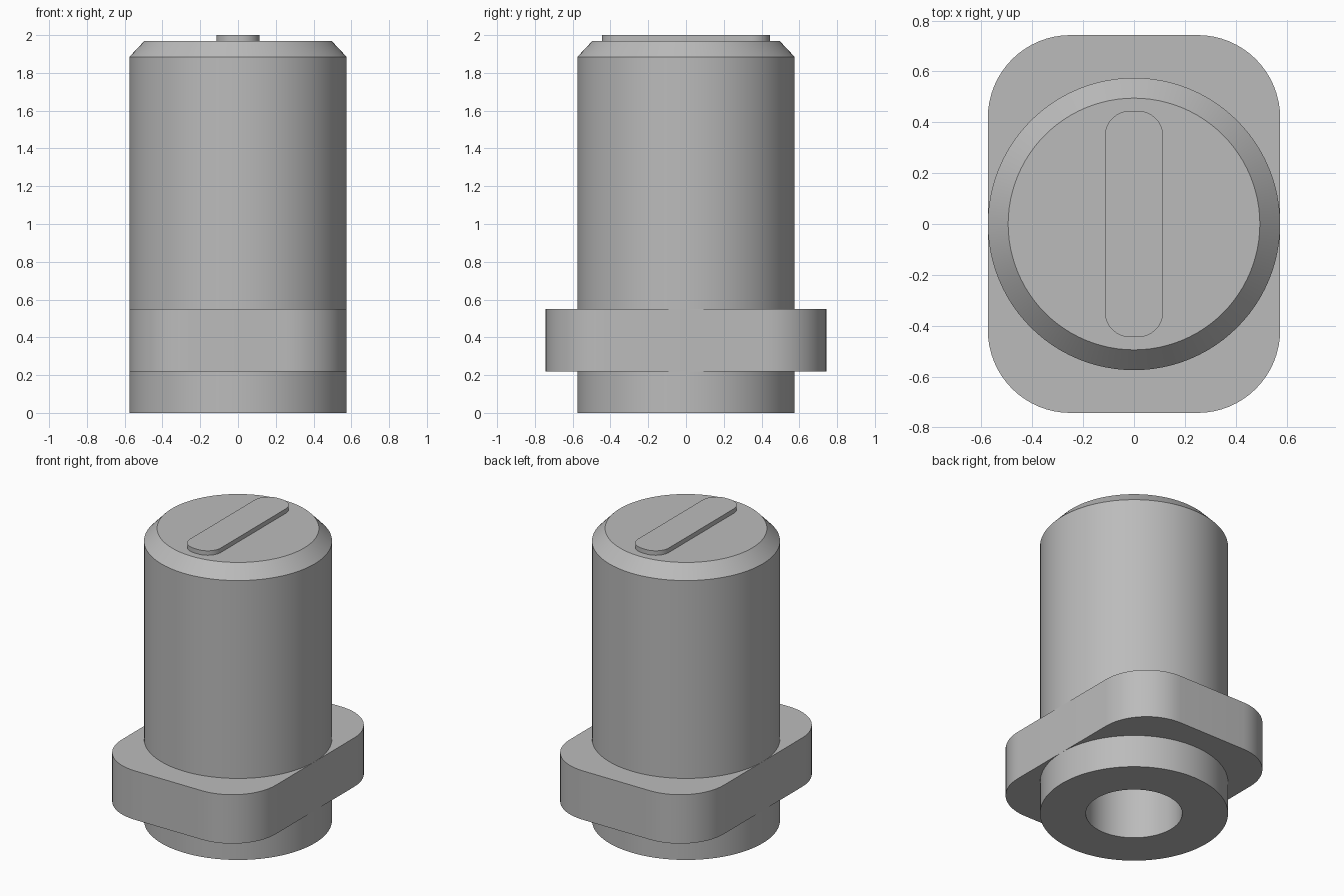
import bpy
import bmesh
from math import cos, sin, pi, radians, hypot

default = bpy.data.objects.get("Cube")
if default:
    bpy.data.objects.remove(default, do_unlink=True)

grey = bpy.data.materials.new("plain grey")
grey.use_nodes = True
colour = (0.5, 0.5, 0.5, 1)
grey.diffuse_color = colour
grey.node_tree.nodes["Principled BSDF"].inputs["Base Color"].default_value = colour


def circle(radius, z, sides=96):
    return [(radius * cos(2 * pi * i / sides), radius * sin(2 * pi * i / sides), z)
            for i in range(sides)]


def rounded_rectangle(half_x, half_y, radius, z, steps=16):
    points = []
    for corner, (sx, sy) in enumerate(((1, 1), (-1, 1), (-1, -1), (1, -1))):
        for i in range(steps + 1):
            a = pi / 2 * (corner + i / steps)
            points.append((sx * (half_x - radius) + radius * cos(a),
                           sy * (half_y - radius) + radius * sin(a), z))
    return points


def projected_ring(outline, radius, z):
    return [(x * radius / hypot(x, y), y * radius / hypot(x, y), z) for x, y, _ in outline]


def loft(name, loops, closed=False):
    """Skin matching loops; cap the ends, or join the last loop to the first."""
    bm = bmesh.new()
    rings = [[bm.verts.new(p) for p in loop] for loop in loops]
    pairs = list(zip(rings, rings[1:]))
    if closed:
        pairs.append((rings[-1], rings[0]))
    else:
        bm.faces.new(rings[0])
        bm.faces.new(rings[-1])
    for low, high in pairs:
        for i in range(len(low)):
            j = (i + 1) % len(low)
            bm.faces.new((low[i], low[j], high[j], high[i]))
    bmesh.ops.recalc_face_normals(bm, faces=bm.faces)
    mesh = bpy.data.meshes.new(name)
    bm.to_mesh(mesh)
    bm.free()
    mesh.materials.append(grey)
    obj = bpy.data.objects.new(name, mesh)
    bpy.context.collection.objects.link(obj)
    bpy.ops.object.select_all(action="DESELECT")
    obj.select_set(True)
    bpy.context.view_layer.objects.active = obj
    bpy.ops.object.shade_smooth_by_angle(angle=radians(30))
    return obj


# Body: blind bore from below, outer wall, chamfered top
bore, outer, bore_top = 0.295, 0.575, 1.2
loft("body", [circle(r, z) for r, z in (
    (bore, bore_top), (bore, 0), (outer, 0), (outer, 1.885), (0.495, 1.97))])

# Flange: rounded plate with its centre opening hidden inside the body wall
bottom = rounded_rectangle(outer, 0.743, 0.325, 0.22)
top = rounded_rectangle(outer, 0.743, 0.325, 0.55)
loft("flange", [bottom, top, projected_ring(top, 0.45, 0.55),
                projected_ring(bottom, 0.45, 0.22)], closed=True)

# Raised bar on the top face
loft("top_bar", [rounded_rectangle(0.115, 0.445, 0.1, z) for z in (1.96, 2.0)])
